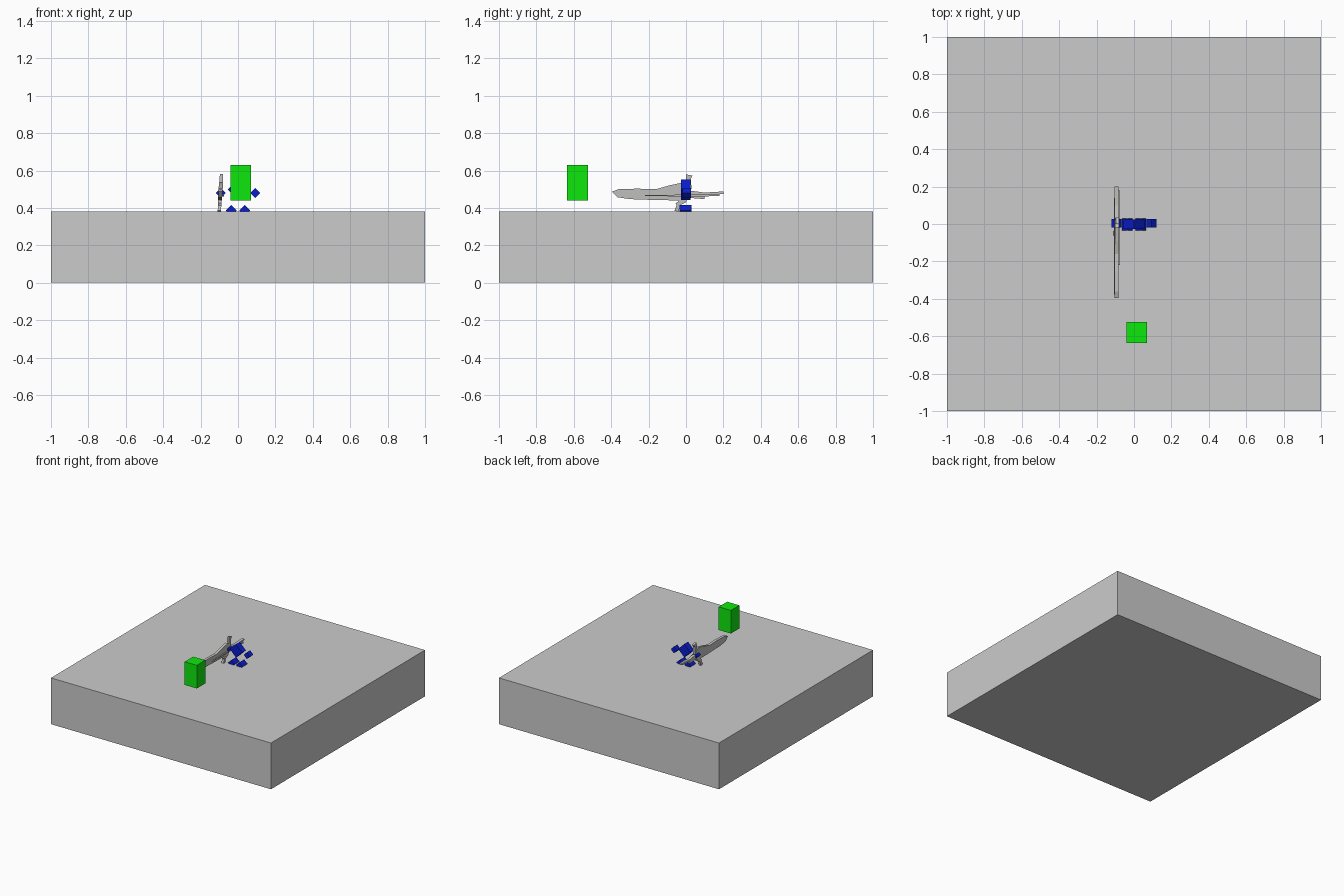
import bpy, bmesh, math
from mathutils import Matrix

if "Cube" in bpy.data.objects:
    bpy.data.objects.remove(bpy.data.objects["Cube"])


def material(name, rgb):
    m = bpy.data.materials.new(name)
    m.diffuse_color = (*rgb, 1)
    m.use_nodes = True
    m.node_tree.nodes["Principled BSDF"].inputs["Base Color"].default_value = m.diffuse_color
    return m


GREY = material("stone grey", (0.6, 0.6, 0.6))
BLUE = material("blue", (0.003, 0.013, 0.62))
GREEN = material("green", (0.004, 0.8, 0.004))
STEEL = material("steel grey", (0.55, 0.55, 0.54))


def finish(name, bm, mat):
    bmesh.ops.recalc_face_normals(bm, faces=bm.faces[:])
    me = bpy.data.meshes.new(name)
    bm.to_mesh(me)
    bm.free()
    me.materials.append(mat)
    ob = bpy.data.objects.new(name, me)
    bpy.context.collection.objects.link(ob)
    return ob


def box(name, lo, hi, mat):
    bm = bmesh.new()
    size = [b - a for a, b in zip(lo, hi)]
    mid = [(a + b) / 2 for a, b in zip(lo, hi)]
    bmesh.ops.create_cube(bm, size=1, matrix=Matrix.Translation(mid) @ Matrix.Diagonal((*size, 1)))
    return finish(name, bm, mat)


def diamond(name, centre, radius, depth):
    """Cube turned 45 degrees about y."""
    bm = bmesh.new()
    s = radius * math.sqrt(2)
    bmesh.ops.create_cube(bm, size=1, matrix=Matrix.Translation(centre)
                          @ Matrix.Rotation(math.pi / 4, 4, 'Y') @ Matrix.Diagonal((s, depth, s, 1)))
    return finish(name, bm, BLUE)


def plate(name, pts, x, half, edge=1.0):
    """Side profile (y, z) with a given thickness; edge < 1 thins the rim."""
    bm = bmesh.new()
    rim = [[bm.verts.new((x + s * half * edge, y, z)) for y, z in pts] for s in (-1, 1)]
    n = len(pts)
    for i in range(n):
        j = (i + 1) % n
        bm.faces.new((rim[0][i], rim[0][j], rim[1][j], rim[1][i]))
    caps = [bm.faces.new(r) for r in rim]
    if edge < 1:
        bmesh.ops.inset_individual(bm, faces=caps, thickness=0.012)
        for s, f in zip((-1, 1), caps):
            for v in f.verts:
                v.co.x = x + s * half
    # the weapon leans slightly sideways
    for v in bm.verts:
        v.co.x += (v.co.z - 0.48) * 0.06
    return finish(name, bm, STEEL)


# base and target block
box("base_slab", (-1, -1, 0), (1, 1, 0.38), GREY)
box("target_block", (-0.04, -0.635, 0.44), (0.07, -0.525, 0.63), GREEN)

# floating figure
diamond("body", (0.0, -0.002, 0.498), 0.055, 0.05)
for side, s in (("left", -1), ("right", 1)):
    diamond(side + "_hand", (s * 0.093, 0.003, 0.48), 0.027, 0.045)
    diamond(side + "_foot", (s * 0.036, -0.003, 0.387), 0.029, 0.064)

# sword held in the left hand
plate("sword_blade", [(-0.395, 0.487), (-0.36, 0.5), (-0.26, 0.503), (-0.16, 0.5), (-0.09, 0.52),
                      (-0.02, 0.535), (0.02, 0.515), (0.03, 0.46), (-0.03, 0.44), (-0.16, 0.442),
                      (-0.3, 0.447), (-0.365, 0.457)], -0.094, 0.011, 0.35)
plate("sword_handle", [(0.0, 0.495), (0.1, 0.482), (0.2, 0.488), (0.2, 0.475), (0.1, 0.467), (0.0, 0.455)],
      -0.094, 0.011)
plate("sword_spur", [(0.0, 0.475), (0.1, 0.463), (0.1, 0.447), (0.0, 0.455)], -0.094, 0.008)
plate("guard_upper", [(0.0, 0.5), (0.0, 0.58), (0.035, 0.572), (0.025, 0.555), (0.03, 0.5)], -0.094, 0.009)
plate("guard_lower", [(-0.03, 0.47), (-0.05, 0.415), (-0.062, 0.385), (-0.04, 0.38), (-0.03, 0.415),
                      (0.0, 0.43), (0.01, 0.47)], -0.094, 0.009)
plate("guard_hook", [(-0.02, 0.45), (-0.055, 0.425), (-0.05, 0.412), (0.0, 0.435)], -0.094, 0.009)
plate("side_rail", [(-0.22, 0.468), (0.18, 0.474), (0.18, 0.463), (0.0, 0.461), (-0.22, 0.464)], -0.079, 0.005)
